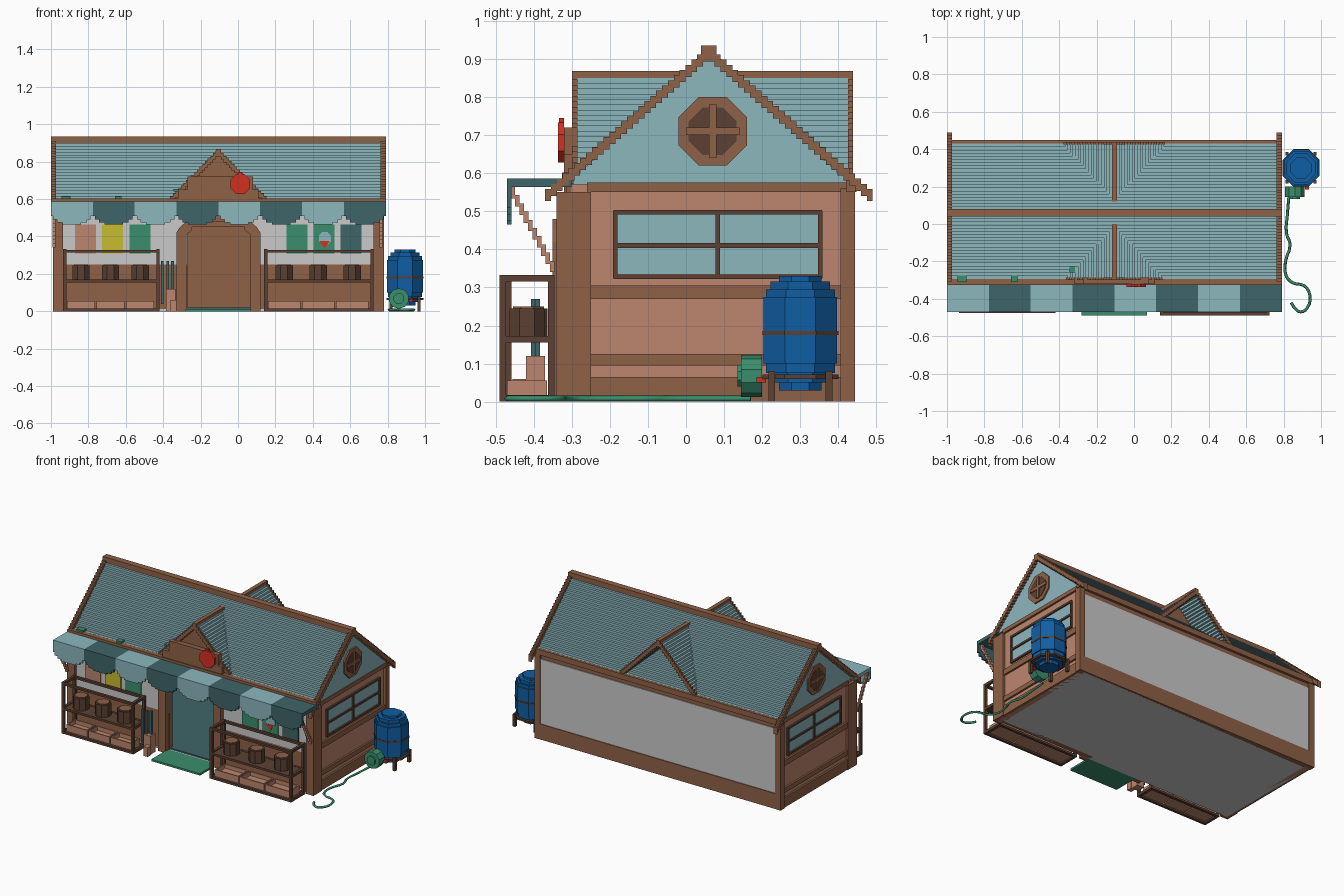
import bpy, bmesh, math

cube = bpy.data.objects.get("Cube")
if cube:
    bpy.data.objects.remove(cube, do_unlink=True)


def material(name, r, g, b):
    lin = [((v / 255 + 0.055) / 1.055) ** 2.4 for v in (r, g, b)] + [1]
    m = bpy.data.materials.new(name)
    m.use_nodes = True
    m.diffuse_color = lin
    bsdf = m.node_tree.nodes["Principled BSDF"]
    bsdf.inputs["Base Color"].default_value = lin
    bsdf.inputs["Roughness"].default_value = 0.9
    return m


BROWN = material("wood brown", 143, 97, 71)
DARK = material("dark wood", 92, 65, 51)
SALMON = material("salmon planks", 188, 134, 110)
PALE = material("pale teal", 140, 183, 190)
TEAL = material("deep teal", 62, 101, 104)
BLUE = material("tank blue", 16, 94, 164)
WHITE = material("plaster white", 202, 202, 202)
GREEN = material("leaf green", 58, 142, 108)
YELLOW = material("poster yellow", 200, 188, 50)
RED = material("fruit red", 212, 48, 32)


def finish(name, bm, mat):
    bmesh.ops.recalc_face_normals(bm, faces=bm.faces)
    me = bpy.data.meshes.new(name)
    bm.to_mesh(me)
    bm.free()
    me.materials.append(mat)
    ob = bpy.data.objects.new(name, me)
    bpy.context.collection.objects.link(ob)
    return ob


def prism(name, mat, axis, pts, a, b):
    """Extrude a 2D outline along an axis from a to b."""
    place = {"x": lambda p: (a, p[0], p[1]), "y": lambda p: (p[0], a, p[1]),
             "z": lambda p: (p[0], p[1], a)}[axis]
    bm = bmesh.new()
    face = bm.faces.new([bm.verts.new(place(p)) for p in pts])
    ext = bmesh.ops.extrude_face_region(bm, geom=[face])
    d = {"x": (b - a, 0, 0), "y": (0, b - a, 0), "z": (0, 0, b - a)}[axis]
    bmesh.ops.translate(bm, vec=d, verts=[v for v in ext["geom"] if isinstance(v, bmesh.types.BMVert)])
    return finish(name, bm, mat)


def box(name, mat, x0, x1, y0, y1, z0, z1):
    return prism(name, mat, "z", [(x0, y0), (x1, y0), (x1, y1), (x0, y1)], z0, z1)


def ngon(c, d, r, n=8):
    return [(c + r * math.cos(math.tau * (i + .5) / n), d + r * math.sin(math.tau * (i + .5) / n)) for i in range(n)]


def stair(c, half, low, top, n):
    """Stepped gable outline."""
    left = []
    for i in range(n):
        o = half * (1 - i / n)
        left += [(-o, low + (top - low) * i / n), (-o, low + (top - low) * (i + 1) / n)]
    return [(c + u, z) for u, z in left] + [(c - u, z) for u, z in reversed(left)]


def chevron(c, half, low, top, n, thick):
    outer = stair(c, half, low, top, n)
    return outer + [(u, z - thick) for u, z in reversed(outer)]


CX, RY = -0.105, 0.06          # building centre in x, ridge position in y
WL, WR = CX - 0.865, CX + 0.865

# Floor, walls and interior
box("foundation", WHITE, WL, WR, -0.32, 0.43, 0.0, 0.012)
box("interior_floor", TEAL, WL + .01, WR - .01, -0.31, 0.42, 0.012, 0.02)
box("back_wall", BROWN, WL, WR, 0.40, 0.432, 0.0, 0.575)
box("back_panel", WHITE, CX - .85, CX + .85, 0.432, 0.437, 0.10, 0.52)
box("back_sill", BROWN, WL, WR, 0.43, 0.442, 0.0, 0.10)
for x0, x1, tag in ((WL, -0.27, "right"), (0.07, WR, "left")):
    box(f"front_wall_{tag}", BROWN, x0, x1, -0.315, -0.285, 0.0, 0.575)
    box(f"front_plaster_{tag}", WHITE, max(x0, -0.945), min(x1, 0.735), -0.32, -0.314, 0.25, 0.53)
box("front_lintel", BROWN, -0.28, 0.08, -0.32, -0.285, 0.45, 0.575)

# Doorway frame with clipped corners
for s in (-1, 1):
    prism("door_frame", BROWN, "y", [(CX + s * a, z) for a, z in
          ((.17, 0), (.225, 0), (.225, .42), (.205, .45), (.17, .48), (0, .48), (0, .45),
           (.14, .45), (.14, .435), (.17, .41))], -0.35, -0.315)
box("door_mat", GREEN, -0.28, 0.07, -0.49, -0.32, 0.0, 0.012)

# End walls: posts, planks, window, gable and rake trim
for s, tag in ((-1, "right"), (1, "left")):
    def side(name, mat, d0, d1, y0, y1, z0, z1):
        xa, xb = sorted((CX + s * d0, CX + s * d1))
        return box(f"{name}_{tag}", mat, xa, xb, y0, y1, z0, z1)

    def sideprism(name, mat, pts, d0, d1):
        return prism(f"{name}_{tag}", mat, "x", pts, CX + s * d0, CX + s * d1)

    side("end_wall", SALMON, .835, .868, -.30, .42, 0, .575)
    side("front_post", BROWN, .83, .885, -.34, -.25, 0, .55)
    side("back_post", BROWN, .845, .885, .405, .443, 0, .56)
    for z0, z1 in ((0, .065), (.095, .125), (.27, .305), (.55, .575)):
        side("wall_rail", BROWN, .86, .88, -.26, .42, z0, z1)
    side("window_pane", PALE, .86, .871, -.185, .35, .335, .495)
    for z in (.328, .41, .497):
        side("window_bar", DARK, .865, .88, -.19, .357, z - .006, z + .006)
    for y in (-.186, .083, .352):
        side("window_post", DARK, .865, .88, y - .006, y + .006, .325, .50)
    sideprism("gable", DARK, stair(RY, .36, .57, .905, 22), .86, .872)
    sideprism("rake_trim", BROWN, chevron(RY, .43, .545, .925, 28, .032), .868, .895)
    # Round gable vent
    sideprism("vent_ring", BROWN, ngon(.07, .71, .097), .87, .884)
    sideprism("vent_face", DARK, ngon(.07, .71, .068), .88, .887)
    side("vent_bar", BROWN, .88, .892, .06, .08, .64, .78)
    side("vent_cross", BROWN, .88, .892, 0, .14, .70, .72)

# Main roof
prism("main_roof", PALE, "x", stair(RY, .37, .57, .915, 22), CX - .875, CX + .875)
box("ridge_beam", BROWN, CX - .895, CX + .895, .04, .08, .90, .935)
box("front_eave", BROWN, CX - .89, CX + .89, -.325, -.295, .572, .602)
box("back_eave", BROWN, CX - .89, CX + .89, .42, .448, .55, .585)

# Front and back dormers
for tag, y_out, y_in, s in (("front", -.285, .0, -1), ("back", .425, .12, 1)):
    prism(f"{tag}_dormer_roof", PALE, "y", chevron(CX, .265, .585, .85, 19, .028), y_out, y_in)
    prism(f"{tag}_dormer_trim", BROWN, "y", chevron(CX, .272, .585, .86, 19, .035), y_out, y_out + s * .014)
    box(f"{tag}_dormer_ridge", BROWN, CX - .013, CX + .013, *sorted((y_out + s * .014, y_in)), .84, .868)
prism("front_dormer_face", BROWN, "y", stair(CX, .255, .585, .84, 19), -.288, -.27)
prism("back_dormer_face", BROWN, "y", stair(CX, .24, .585, .825, 17), .27, .26)

# Sign board with a fruit ornament
prism("sign_board", BROWN, "y", [(-.32, .60), (.11, .60), (.11, .65), (.08, .65), (.08, .72), (-.27, .72),
                                 (-.27, .65), (-.32, .65)], -.32, -.285)
prism("fruit", RED, "y", ngon(.012, .68, .057), -.336, -.32)
box("fruit_stem", RED, .0, .02, -.334, -.32, .73, .745)

# Moss spots on the roof
for x, y, z, w in ((-.92, -.285, .60, .05), (-.64, -.285, .60, .035), (-.31, -.235, .64, .07)):
    box("moss", GREEN, x - w / 2, x + w / 2, y - .025, y + .02, z, z + .014)

# Striped awning with scalloped flaps
W = 1.79 / 8
for i in range(8):
    x0 = -1 + i * W
    mat = PALE if i % 2 == 0 else TEAL
    box("awning_top", mat, x0, x0 + W, -.468, -.30, .563, .586)
    half = [(.0, .465), (.05, .465), (.05, .475), (.08, .475), (.08, .49), (.1, .49), (.1, .51), (W / 2, .51),
            (W / 2, .586)]
    m = x0 + W / 2
    prism("awning_flap", mat, "y", [(m + u, z) for u, z in half] + [(m - u, z) for u, z in reversed(half[1:])],
          -.47, -.458)
for x in (-.985, .765):
    # Stepped awning bracket
    for k in range(10):
        y, z = -.345 - k * .0115, .34 + k * .0215
        box("awning_bracket", SALMON, x - .008, x + .008, y - .012, y, z, z + .03)

# Posters in the front windows
for x, mat in ((-.815, SALMON), (-.67, YELLOW), (-.525, GREEN), (.315, GREEN), (.46, GREEN), (.605, TEAL)):
    box("poster", mat, x - .056, x + .056, -.327, -.319, .31, .465)
prism("poster_circle", PALE, "y", ngon(.465, .39, .036), -.331, -.326)
prism("poster_heart", RED, "y", [(.435, .375), (.49, .375), (.463, .335)], -.333, -.33)

# Display racks with trays and baskets
for x0, x1, y0, tag in ((-.935, -.42, -.475, "right"), (.14, .725, -.49, "left")):
    t, y1 = .017, -.345
    for x in (x0, x1 - t):
        for y in (y0, y1 - t):
            box(f"rack_post_{tag}", DARK, x, x + t, y, y + t, 0, .33)
        for z in (.0, .155, .315):
            box(f"rack_side_rail_{tag}", DARK, x, x + t, y0, y1, z, z + t)
    for z in (.0, .155, .315):
        for y in (y0, y1 - t):
            box(f"rack_rail_{tag}", DARK, x0, x1, y, y + t, z, z + t * .8)
    box(f"rack_shelf_{tag}", DARK, x0, x1, y0, y1, .157, .167)
    w = (x1 - x0 - .04) / 3
    for i in range(3):
        a = x0 + .02 + i * w
        b = a + w - .008
        box("tray_floor", SALMON, a, b, y0 + .02, y1 - .02, .008, .03)
        for ya in (y0 + .02, y1 - .028):
            box("tray_wall", SALMON, a, b, ya, ya + .008, .008, .056)
        for xa in (a, b - .008):
            box("tray_end", SALMON, xa, xa + .008, y0 + .02, y1 - .02, .008, .056)
        c, d = (a + b) / 2, (y0 + y1) / 2
        prism("basket", DARK, "z", ngon(c, d, .05), .167, .245)
        prism("basket_rim", BROWN, "z", ngon(c, d, .04), .245, .25)

# Pots and stakes beside the door
box("tall_pot", SALMON, -.385, -.335, -.42, -.37, 0, .12)
box("low_pot", SALMON, -.36, -.33, -.455, -.42, 0, .06)
for x, y in ((-.405, -.40), (-.375, -.40), (-.35, -.39)):
    box("stake", TEAL, x - .007, x + .007, y - .007, y + .007, .04, .27)

# Water tank built from stacked rings
TX, TY = .893, .30
for r, z0, z1 in ((.06, .03, .055), (.085, .05, .08), (.098, .075, .105), (.105, .10, .275),
                  (.098, .27, .295), (.085, .29, .315), (.06, .31, .33)):
    prism("tank_ring", BLUE, "z", ngon(TX, TY, r), z0, z1)
for z in (.06, .175):
    prism("tank_band", DARK, "z", ngon(TX, TY, .108), z, z + .011)
for sx in (-1, 1):
    for sy in (-1, 1):
        box("tank_leg", DARK, TX + sx * .075 - .009, TX + sx * .075 + .009,
            TY + sy * .075 - .009, TY + sy * .075 + .009, 0, .08)
box("tank_tap", RED, .915, .935, .185, .21, .05, .065)

# Hose reel and hose
prism("hose_reel", GREEN, "y", ngon(.86, .068, .055, 10), .145, .20)
prism("hose_reel_hub", GREEN, "y", ngon(.86, .068, .03), .135, .15)
cu = bpy.data.curves.new("hose", "CURVE")
cu.dimensions = "3D"
cu.bevel_depth, cu.bevel_resolution, cu.resolution_u = .008, 0, 3
path = [(.83, .17), (.82, .05), (.815, -.05), (.835, -.11), (.81, -.2), (.815, -.28), (.85, -.315), (.91, -.33),
        (.94, -.38), (.925, -.45), (.89, -.47), (.86, -.45), (.84, -.42)]
sp = cu.splines.new("BEZIER")
sp.bezier_points.add(len(path) - 1)
for p, (x, y) in zip(sp.bezier_points, path):
    p.co = (x, y, .008)
    p.handle_left_type = p.handle_right_type = "AUTO"
cu.materials.append(GREEN)
bpy.context.collection.objects.link(bpy.data.objects.new("hose", cu))
